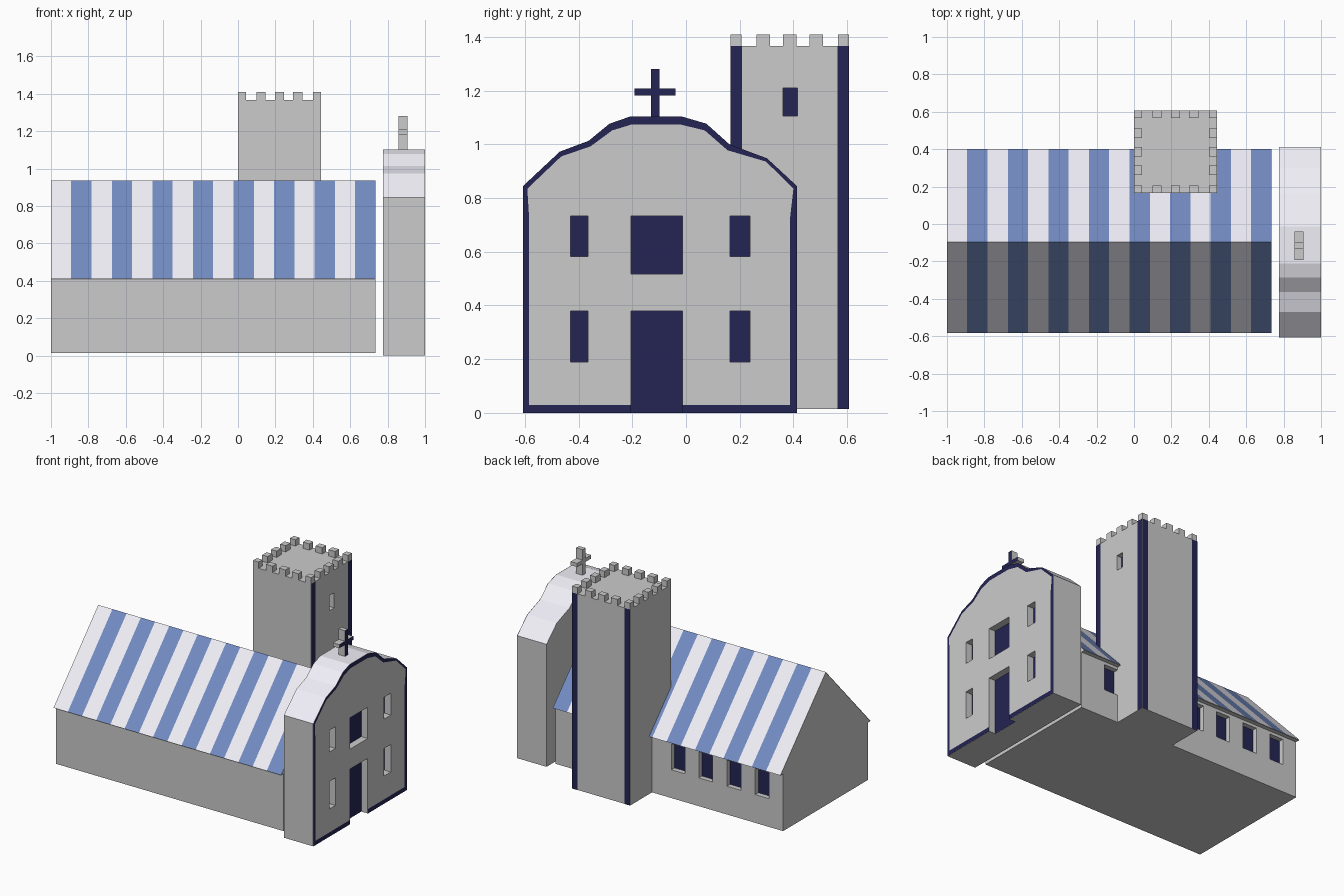
import bpy, bmesh

if "Cube" in bpy.data.objects:
    bpy.data.objects.remove(bpy.data.objects["Cube"])


def material(name, rgb):
    m = bpy.data.materials.new(name)
    m.diffuse_color = (*rgb, 1)
    m.use_nodes = True
    m.node_tree.nodes["Principled BSDF"].inputs["Base Color"].default_value = m.diffuse_color
    return m


STONE = material("stone", (0.8, 0.8, 0.8))
NAVY = material("navy", (0.018, 0.018, 0.09))
BLUE = material("blue", (0.17, 0.26, 0.54))
WHITE = material("white", (0.88, 0.87, 0.94))


def mesh_object(name, verts, faces, mats=()):
    me = bpy.data.meshes.new(name)
    me.from_pydata(verts, [], faces)
    for m in mats:
        me.materials.append(m)
    ob = bpy.data.objects.new(name, me)
    bpy.context.collection.objects.link(ob)
    return ob


def boxes(name, specs, mats=()):
    """One object from (x0, x1, y0, y1, z0, z1) boxes."""
    verts, faces = [], []
    for x0, x1, y0, y1, z0, z1 in specs:
        n = len(verts)
        verts += [(x, y, z) for z in (z0, z1)
                  for x, y in ((x0, y0), (x1, y0), (x1, y1), (x0, y1))]
        faces += [[n + i for i in f] for f in (
            (3, 2, 1, 0), (4, 5, 6, 7), (0, 1, 5, 4),
            (1, 2, 6, 5), (2, 3, 7, 6), (3, 0, 4, 7))]
    return mesh_object(name, verts, faces, mats)


def quads(name, quad_list, mats, indices=None):
    verts = [p for q in quad_list for p in q]
    ob = mesh_object(name, verts, [range(i, i + 4) for i in range(0, len(verts), 4)], mats)
    if indices:
        ob.data.polygons.foreach_set("material_index", indices)
    return ob


def prism_x(name, profile, x0, x1, mats=()):
    """Extrude a counter-clockwise (y, z) profile along x."""
    n = len(profile)
    verts = [(x, y, z) for x in (x0, x1) for y, z in profile]
    faces = [range(n - 1, -1, -1), range(n, 2 * n)]
    faces += [(i, (i + 1) % n, (i + 1) % n + n, i + n) for i in range(n)]
    return mesh_object(name, verts, faces, mats)


def cut(ob, specs):
    """Sink box-shaped recesses into an object."""
    cutter = boxes("cutter", specs)
    cutter.hide_render = True
    mod = ob.modifiers.new("recesses", 'BOOLEAN')
    mod.object, mod.operation, mod.solver = cutter, 'DIFFERENCE', 'EXACT'
    dg = bpy.context.evaluated_depsgraph_get()
    me = bpy.data.meshes.new_from_object(ob.evaluated_get(dg))
    ob.modifiers.clear()
    ob.data = me
    bpy.data.objects.remove(cutter)


def recess_x(ob, name, face, depth, openings):
    """Recesses with navy panes in a wall facing +x."""
    cut(ob, [(face - depth, face + 0.05, y0, y1, z0 if z0 > 0 else -0.05, z1)
             for y0, y1, z0, z1 in openings])
    x = face - depth + 0.001
    quads(name, [[(x, y0, z0), (x, y1, z0), (x, y1, z1), (x, y0, z1)]
                 for y0, y1, z0, z1 in openings], [NAVY])


# Nave with gabled roof
X0, X1 = -1.0, 0.735
RIDGE, EAVE = (-0.095, 0.933), 0.41
nave = prism_x("nave", [(-0.555, 0.015), (0.37, 0.015), (0.37, EAVE), (0.40, EAVE),
                        RIDGE, (-0.58, EAVE), (-0.555, EAVE)], X0, X1)

# Rear nave windows
centres = [-0.84, -0.625, -0.41, -0.2, 0.495]
cut(nave, [(c - 0.053, c + 0.053, 0.335, 0.39, 0.21, 0.39) for c in centres])
quads("nave_window_panes", [[(c + 0.053, 0.336, 0.21), (c - 0.053, 0.336, 0.21),
                             (c - 0.053, 0.336, 0.39), (c + 0.053, 0.336, 0.39)]
                            for c in centres], [NAVY])

# Striped roof covering, both slopes
stripes, colours = [], []
step = (X1 - X0) / 16
for i in range(16):
    a, b = X0 + i * step, X0 + (i + 1) * step
    for y, s in ((-0.58, -1), (0.40, 1)):
        o = 0.002 * s
        q = [(a, y + o, EAVE + 0.002), (b, y + o, EAVE + 0.002),
             (b, RIDGE[0], RIDGE[1] + 0.002), (a, RIDGE[0], RIDGE[1] + 0.002)]
        stripes.append(q if s < 0 else q[::-1])
        colours.append(i % 2)
quads("roof_stripes", stripes, [WHITE, BLUE], colours)

# Facade block with curved top
top = [(0.413, 0.845), (0.302, 0.948), (0.162, 1.0), (0.076, 1.077), (-0.013, 1.103),
       (-0.21, 1.103), (-0.285, 1.077), (-0.363, 1.013), (-0.47, 0.973), (-0.607, 0.845)]
FX = 0.999
facade = prism_x("facade", [(-0.607, 0), (0.413, 0)] + top, 0.775, FX, [STONE, WHITE])
for p in facade.data.polygons:
    p.material_index = int(p.normal.z > 0.1)

# Door and windows of the facade
DOOR = (-0.205, -0.013)
openings = [(*DOOR, 0, 0.38), (*DOOR, 0.517, 0.733)]
for y0, y1 in ((-0.43, -0.365), (0.163, 0.238)):
    openings += [(y0, y1, 0.19, 0.38), (y0, y1, 0.583, 0.733)]
recess_x(facade, "facade_door_and_panes", FX, 0.05, openings)

# Navy border around the facade
outer = [(DOOR[1], 0), (0.413, 0), (0.413, 0.72)] + top + \
        [(-0.607, 0.72), (-0.607, 0), (DOOR[0], 0)]
inner = [(DOOR[1], 0.03), (0.387, 0.03), (0.387, 0.72), (0.4, 0.835), (0.298, 0.936),
         (0.155, 0.978), (0.07, 1.052), (-0.02, 1.074), (-0.203, 1.074), (-0.275, 1.052),
         (-0.355, 0.993), (-0.465, 0.955), (-0.591, 0.835), (-0.584, 0.72),
         (-0.584, 0.03), (DOOR[0], 0.03)]
quads("facade_border", [[(1.0, *outer[i]), (1.0, *outer[i + 1]),
                         (1.0, *inner[i + 1]), (1.0, *inner[i])]
                        for i in range(len(outer) - 1)], [NAVY])

# Cross, navy on its front face only
cross = boxes("cross", [(0.858, 0.907, -0.13, -0.099, 1.1, 1.28),
                        (0.858, 0.907, -0.192, -0.13, 1.183, 1.208),
                        (0.858, 0.907, -0.099, -0.039, 1.183, 1.208)], [STONE, NAVY])
for p in cross.data.polygons:
    p.material_index = int(p.normal.x > 0.9)

# Bell tower with one window
TX0, TX1, TY0, TY1, TZ0, TZ1 = 0.0, 0.443, 0.165, 0.608, 0.015, 1.367
tower = boxes("tower", [(TX0, TX1, TY0, TY1, TZ0, TZ1)], [STONE])
recess_x(tower, "tower_window_pane", TX1, 0.04, [(0.362, 0.416, 1.105, 1.21)])

# Battlements around the tower top
merlons = []
for i in range(5):
    for j in range(5):
        if i in (0, 4) or j in (0, 4):
            w = 0.042 if i in (0, 4) else 0.05
            d = 0.042 if j in (0, 4) else 0.05
            x = TX0 + i / 4 * (TX1 - TX0 - w)
            y = TY0 + j / 4 * (TY1 - TY0 - d)
            merlons.append((x, x + w, y, y + d, TZ1, 1.41))
boxes("battlements", merlons, [STONE])

# Navy corner strips on the right and rear tower faces
S, strips = 0.044, []
for y in (TY0, TY1 - S):
    x = TX1 + 0.002
    strips.append([(x, y, TZ0), (x, y + S, TZ0), (x, y + S, TZ1), (x, y, TZ1)])
for x in (TX0, TX1 - S):
    y = TY1 + 0.002
    strips.append([(x + S, y, TZ0), (x, y, TZ0), (x, y, TZ1), (x + S, y, TZ1)])
quads("tower_corner_strips", strips, [NAVY])
